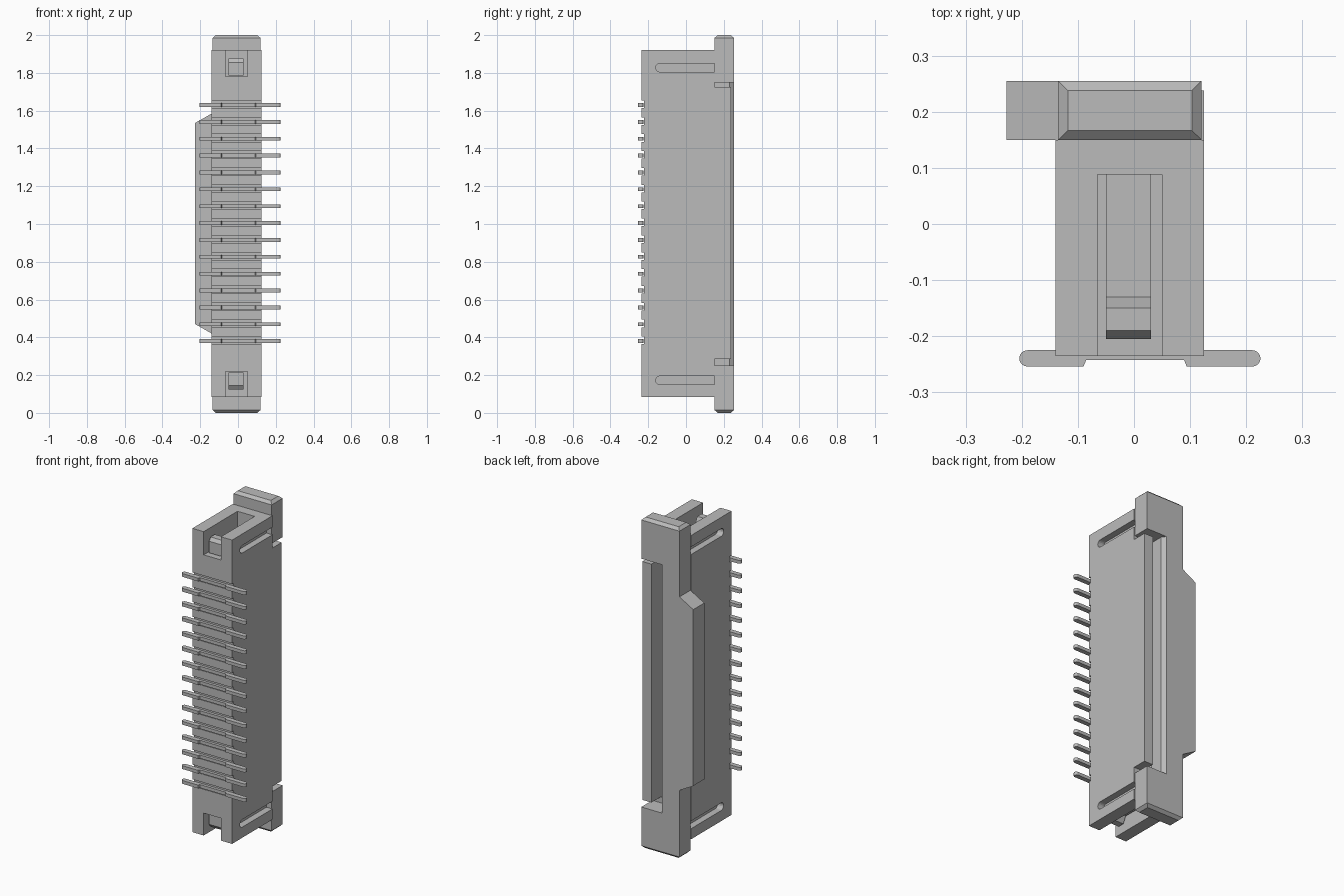
import bpy, bmesh, math

if "Cube" in bpy.data.objects:
    bpy.data.objects.remove(bpy.data.objects["Cube"])

grey = bpy.data.materials.new("light grey")
grey.diffuse_color = (0.5, 0.5, 0.5, 1)
grey.use_nodes = True
grey.node_tree.nodes["Principled BSDF"].inputs["Base Color"].default_value = grey.diffuse_color


def finish(name, bm):
    bmesh.ops.recalc_face_normals(bm, faces=bm.faces)
    me = bpy.data.meshes.new(name)
    bm.to_mesh(me)
    bm.free()
    ob = bpy.data.objects.new(name, me)
    bpy.context.collection.objects.link(ob)
    me.materials.append(grey)
    return ob


def prism(name, pts, axis, a, b):
    """Extrude a 2D outline along an axis: the outline uses the other two axes in order."""
    def place(p, t):
        c = list(p)
        c.insert(axis, t)
        return c
    bm = bmesh.new()
    f = bm.faces.new([bm.verts.new(place(p, a)) for p in pts])
    r = bmesh.ops.extrude_face_region(bm, geom=[f])
    for v in r["geom"]:
        if isinstance(v, bmesh.types.BMVert):
            v.co[axis] = b
    return finish(name, bm)


def box(name, x0, x1, y0, y1, z0, z1):
    return prism(name, [(x0, y0), (x1, y0), (x1, y1), (x0, y1)], 2, z0, z1)


def cut(ob, cutters):
    for c in cutters:
        m = ob.modifiers.new("cut", "BOOLEAN")
        m.operation, m.solver, m.object = "DIFFERENCE", "EXACT", c
        c.hide_render = True
        c.hide_set(True)


def arc(cx, cy, r, start, end, n=8):
    return [(cx + r * math.cos(math.radians(start + (end - start) * i / n)),
             cy + r * math.sin(math.radians(start + (end - start) * i / n)))
            for i in range(n + 1)]


def span(end, lo, hi):
    """Heights measured for the top end, reflected for the bottom end."""
    return (lo, hi) if end > 0 else (2 - hi, 2 - lo)


PINS = [0.38 + i * 1.25 / 14 for i in range(15)]

# Main housing
housing = box("housing", -0.14, 0.125, -0.235, 0.15, 0.085, 1.92)
cutters = [box("cable_slot_cutter", -0.015, 0.065, -0.05, 0.2, 0.285, 1.725)]
for end in (1, -1):
    # Open latch pocket in each end
    cutters.append(box("pocket_cutter", -0.065, 0.05, -0.3, 0.088, *span(end, 1.78, 2.0)))
    # Round-ended guide grooves on both sides
    zc = 1.828 if end > 0 else 0.172
    outline = [(0.2, zc - 0.023), (0.2, zc + 0.023)] + arc(-0.137, zc, 0.023, 90, 270)
    for x0, x1 in ((0.085, 0.2), (-0.2, -0.1)):
        cutters.append(prism("groove_cutter", outline, 0, x0, x1))
# Shallow channel behind each contact
for z in PINS:
    cutters.append(box("channel_cutter", -0.2, 0.2, -0.3, -0.222, z - 0.016, z + 0.024))
cut(housing, cutters)

# Housing lip in front of the cable slot
box("housing_lip", 0.065, 0.125, 0.148, 0.238, 0.285, 1.725)

# Contacts with rounded tails and a thinner middle
half = [(-0.085, -0.242), (-0.09, -0.254)] + arc(-0.19, -0.2395, 0.0145, 270, 90)
other = arc(0.211, -0.2395, 0.0145, 90, -90) + [(0.094, -0.254), (0.089, -0.242)]
for z in PINS:
    prism("contact", half + other, 2, z - 0.01, z + 0.01)

# Latch arms inside the pockets, with a chamfered hook
for end in (1, -1):
    side = [(-0.205, 1.785), (-0.205, 1.855), (-0.19, 1.875), (-0.15, 1.875),
            (-0.13, 1.835), (0.1, 1.835), (0.1, 1.785)]
    if end < 0:
        side = [(y, 2 - z) for y, z in side]
    prism("latch_arm", side, 0, -0.05, 0.03)

# Sliding actuator: chamfered end blocks
for end in (1, -1):
    bm = bmesh.new()
    rings = []
    for z, d in ((1.75, 0), (1.984, 0), (2.0, 0.017)):
        h = z if end > 0 else 2 - z
        rings.append([bm.verts.new((x, y, h)) for x, y in
                      ((-0.135 + d, 0.15 + d), (0.12 - d, 0.15 + d),
                       (0.12 - d, 0.255 - d), (-0.135 + d, 0.255 - d))])
    for lo, hi in zip(rings, rings[1:]):
        for i in range(4):
            j = (i + 1) % 4
            bm.faces.new((lo[i], lo[j], hi[j], hi[i]))
    bm.faces.new(rings[0])
    bm.faces.new(rings[-1])
    finish("actuator_end", bm)

# Actuator bar with a chamfer towards the slot
prism("actuator_bar", [(-0.135, 0.15), (0.0, 0.15), (0.0, 0.23), (-0.018, 0.255), (-0.135, 0.255)],
      2, 0.25, 1.75)

# Tapered grip on the actuator
prism("actuator_grip", [(-0.13, 0.415), (-0.227, 0.47), (-0.227, 1.535), (-0.13, 1.59)],
      1, 0.15, 0.255)
